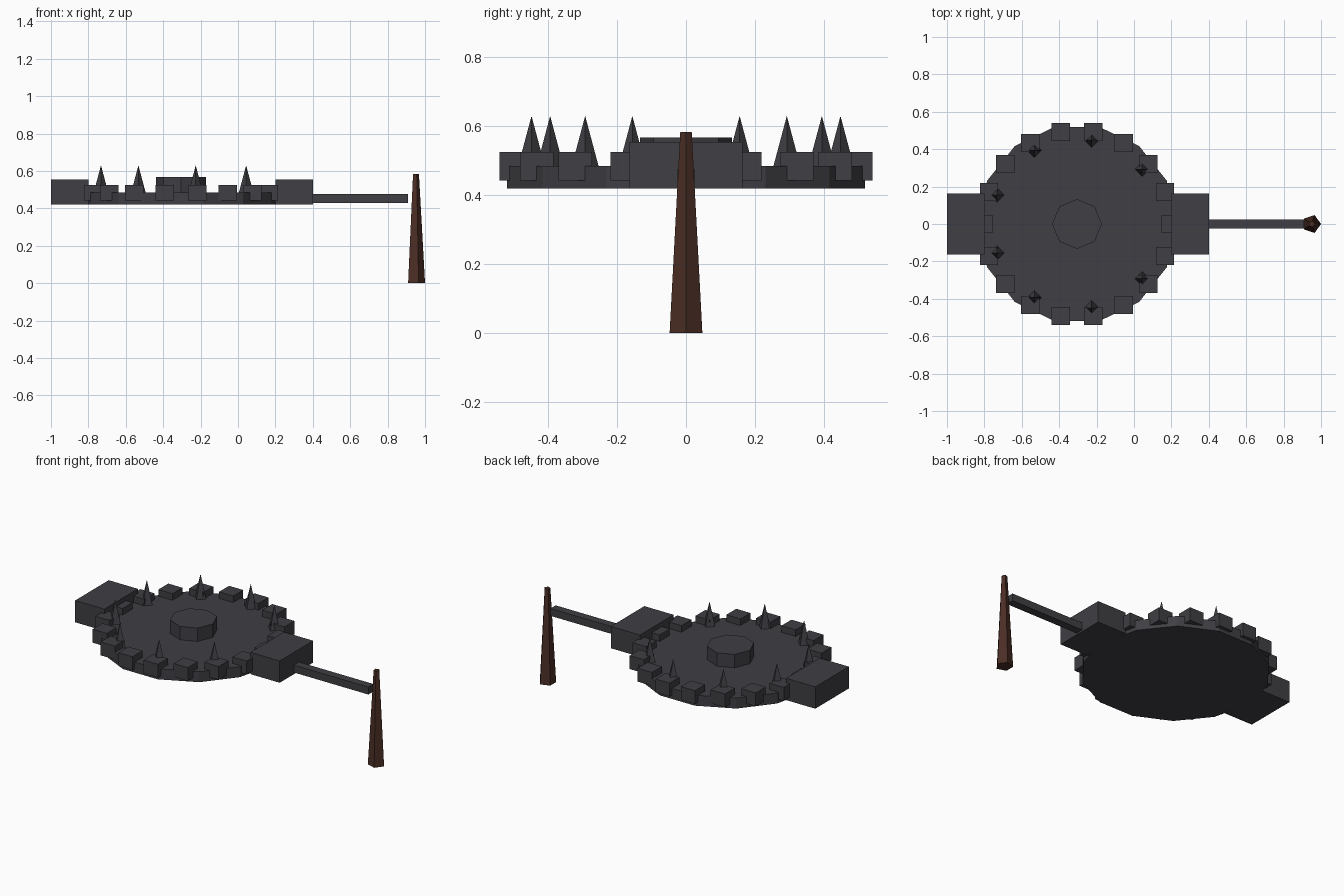
import bpy
from math import cos, sin, pi, radians

cube = bpy.data.objects.get("Cube")
if cube:
    bpy.data.objects.remove(cube, do_unlink=True)


def material(name, rgb):
    mat = bpy.data.materials.new(name)
    mat.use_nodes = True
    mat.diffuse_color = (*rgb, 1)
    mat.node_tree.nodes["Principled BSDF"].inputs["Base Color"].default_value = (*rgb, 1)
    return mat


iron = material("dark_iron", (0.05, 0.049, 0.058))
wood = material("dark_wood", (0.07, 0.027, 0.018))


def finish(name, mat):
    obj = bpy.context.object
    obj.name = name
    obj.data.materials.append(mat)
    return obj


def box(name, center, size, mat=iron):
    bpy.ops.mesh.primitive_cube_add(size=1, location=center)
    obj = finish(name, mat)
    obj.scale = size
    return obj


def prism(name, sides, r1, r2, x, y, z0, z1, turn=0, mat=iron):
    """Upright cone or prism; turn is the direction of its first corner."""
    bpy.ops.mesh.primitive_cone_add(vertices=sides, radius1=r1, radius2=r2, depth=z1 - z0,
                                    location=(x, y, (z0 + z1) / 2),
                                    rotation=(0, 0, turn - pi / 2))
    return finish(name, mat)


CX = -0.305  # centre of the trap

# Base plate and raised trigger pad
prism("base_plate", 14, 0.533, 0.533, CX, 0, 0.42, 0.485)
prism("trigger_pad", 8, 0.133, 0.133, CX, 0, 0.48, 0.568)

# Ring of square studs round the rim
for i in range(18):
    a = radians(20 * i)
    box(f"rim_stud_{i}", (CX + 0.5 * cos(a), 0.5 * sin(a), 0.484), (0.097, 0.097, 0.083))

# Spikes, with a gap at the stake side
for i in range(1, 9):
    a = radians(40 * i)
    prism(f"spike_{i}", 4, 0.04, 0, CX + 0.455 * cos(a), 0.455 * sin(a), 0.48, 0.63)

# Spring housings on both sides
for side, x in (("right", -0.9), ("left", 0.3)):
    box(f"{side}_spring_block", (x, 0, 0.487), (0.2, 0.328, 0.135))

# Tether bar and wooden stake
box("tether_bar", (0.655, 0, 0.453), (0.51, 0.05, 0.046))
prism("stake", 5, 0.05, 0.0175, 0.95, 0, 0, 0.583, mat=wood)
